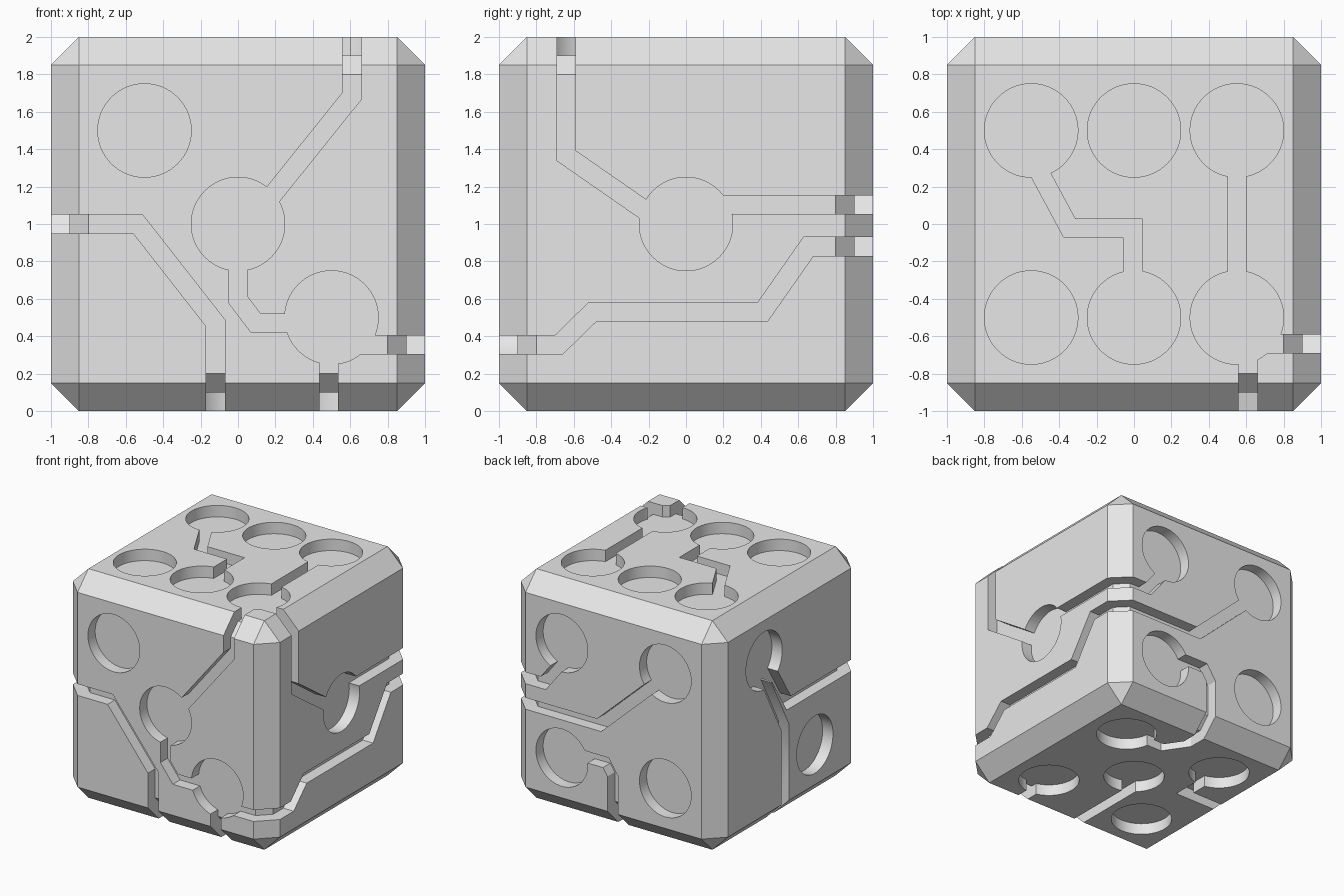
import bpy, bmesh, math
from mathutils import Vector

if "Cube" in bpy.data.objects:
    bpy.data.objects.remove(bpy.data.objects["Cube"])

WIDTH, FLOOR, R = 0.1, 0.9, 0.25

grey = bpy.data.materials.new("plain grey")
grey.diffuse_color = (0.8, 0.8, 0.8, 1)
grey.use_nodes = True
grey.node_tree.nodes["Principled BSDF"].inputs["Base Color"].default_value = grey.diffuse_color

# (u, v, distance from centre) to world position for each face
FRAMES = {
    "front":  lambda u, v, d: (u, -d, v + 1),
    "back":   lambda u, v, d: (u, d, v + 1),
    "right":  lambda u, v, d: (d, u, v + 1),
    "left":   lambda u, v, d: (-d, u, v + 1),
    "top":    lambda u, v, d: (u, v, d + 1),
    "bottom": lambda u, v, d: (u, v, 1 - d),
}

# pip centres
PIPS = {
    "front": [(-.5, .5), (0, 0), (.5, -.5)],
    "back": [(x, y) for x in (-.5, .5) for y in (-.5, .5)],
    "right": [(0, 0)],
    "left": [(.35, .5), (-.35, -.5)],
    "top": [(x, y) for x in (-.55, 0, .55) for y in (-.5, .5)],
    "bottom": [(x, y) for x in (-.5, .5) for y in (-.5, .5)] + [(0, 0)],
}

# groove centre lines
E = 0.87
PATHS = {
    "front": [
        [(.1, .05), (.61, .685), (.61, E)],
        [(0, -.15), (0, -.405), (.095, -.53), (.4, -.53)],
        [(-E, 0), (-.535, 0), (-.12, -.53), (-.12, -E)],
        [(.485, -.6), (.485, -E)],
        [(.64, -.646), (E, -.646)],
    ],
    "right": [
        [(-.64, E), (-.64, .365), (-.1, -.01)],
        [(.1, .103), (E, .103)],
        [(-E, -.646), (-.68, -.646), (-.5, -.47), (.41, -.47), (.655, -.12), (E, -.12)],
    ],
    "back": [
        [(E, .103), (.68, .103), (.51, .32)],
        [(E, -.12), (.14, -.12), (-.42, .4)],
        [(.4, -.43), (.075, -.43), (.008, -.53), (.008, -E)],
    ],
    "left": [
        [(-E, 0), (.01, 0), (.26, .4)],
        [(.06, -E), (.06, -.19), (.34, .33)],
    ],
    "top": [
        [(-.54, .34), (-.345, -.022), (-.005, -.022), (-.005, -.35)],
        [(.55, .35), (.55, -.35)],
        [(.61, -.6), (.61, -E)],
        [(.7, -.64), (E, -.64)],
    ],
    "bottom": [
        [(.008, E), (.008, .7), (.13, .52), (.4, .52)],
        [(.485, -.6), (.485, -E)],
        [(-.12, -.1), (-.12, -E)],
        [(-.5, .35), (-.5, .06), (-E, .06)],
    ],
}

# grooves running over an edge: axis along the edge, position, signs of the other axes
CROSSINGS = [
    (0, .61, -1, 1), (0, -.12, -1, -1), (0, .485, -1, -1), (0, .008, 1, -1),
    (1, -.64, 1, 1), (1, .06, -1, -1),
    (2, 0, -1, -1), (2, -.646, 1, -1), (2, .103, 1, 1), (2, -.12, 1, 1),
]


def new_object(name, bm):
    bmesh.ops.recalc_face_normals(bm, faces=bm.faces)
    mesh = bpy.data.meshes.new(name)
    bm.to_mesh(mesh)
    bm.free()
    mesh.materials.append(grey)
    obj = bpy.data.objects.new(name, mesh)
    bpy.context.collection.objects.link(obj)
    return obj


def prism(name, low, high):
    bm = bmesh.new()
    a = [bm.verts.new(p) for p in low]
    b = [bm.verts.new(p) for p in high]
    bm.faces.new(a)
    bm.faces.new(b)
    n = len(a)
    for i in range(n):
        bm.faces.new((a[i], a[(i + 1) % n], b[(i + 1) % n], b[i]))
    return new_object(name, bm)


def strip(path):
    """Outline of a mitred band around a centre line."""
    pts = [Vector(p) for p in path]
    dirs = [(q - p).normalized() for p, q in zip(pts, pts[1:])]
    left, right = [], []
    for i, p in enumerate(pts):
        d0, d1 = dirs[max(i - 1, 0)], dirs[min(i, len(dirs) - 1)]
        n0, n1 = Vector((-d0.y, d0.x)), Vector((-d1.y, d1.x))
        off = (n0 + n1) * (WIDTH / 2 / (1 + n0.dot(n1)))
        left.append(p + off)
        right.append(p - off)
    return left + right[::-1]


def circle(c, n=64):
    return [(c[0] + R * math.cos(2 * math.pi * i / n),
             c[1] + R * math.sin(2 * math.pi * i / n)) for i in range(n)]


# chamfered cube body
bm = bmesh.new()
bmesh.ops.create_cube(bm, size=2)
bmesh.ops.translate(bm, verts=bm.verts, vec=(0, 0, 1))
bmesh.ops.bevel(bm, geom=bm.edges[:], offset=0.15, segments=1, affect='EDGES')
body = new_object("die_body", bm)

# cutters for pips and grooves
cutters = []
for face, frame in FRAMES.items():
    outlines = [circle(c) for c in PIPS[face]] + [strip(p) for p in PATHS[face]]
    for o in outlines:
        cutters.append(prism("cutter", [frame(p[0], p[1], FLOOR) for p in o],
                             [frame(p[0], p[1], 1.1) for p in o]))

# cutters where grooves pass over the chamfered edges
PROFILE = [(.8, .9), (.9, .8), (1.1, .8), (1.1, 1.1), (.8, 1.1)]
for axis, pos, s1, s2 in CROSSINGS:
    ends = []
    for side in (-WIDTH / 2, WIDTH / 2):
        ring = []
        for p, q in PROFILE:
            co = [s1 * p, s2 * q]
            co.insert(axis, pos + side)
            ring.append((co[0], co[1], co[2] + 1))
        ends.append(ring)
    cutters.append(prism("cutter", *ends))

# carve the body
bpy.context.view_layer.objects.active = body
body.select_set(True)
for c in cutters:
    mod = body.modifiers.new("carve", 'BOOLEAN')
    mod.operation = 'DIFFERENCE'
    mod.solver = 'EXACT'
    mod.object = c
    bpy.ops.object.modifier_apply(modifier=mod.name)
    bpy.data.objects.remove(c)

# merge coplanar pieces, keep edges crisp
bm = bmesh.new()
bm.from_mesh(body.data)
bmesh.ops.remove_doubles(bm, verts=bm.verts, dist=0.0002)
bmesh.ops.dissolve_limit(bm, angle_limit=math.radians(0.5), verts=bm.verts, edges=bm.edges)
bm.to_mesh(body.data)
bm.free()
for poly in body.data.polygons:
    poly.material_index = 0
bpy.ops.object.shade_smooth_by_angle(angle=math.radians(30))
